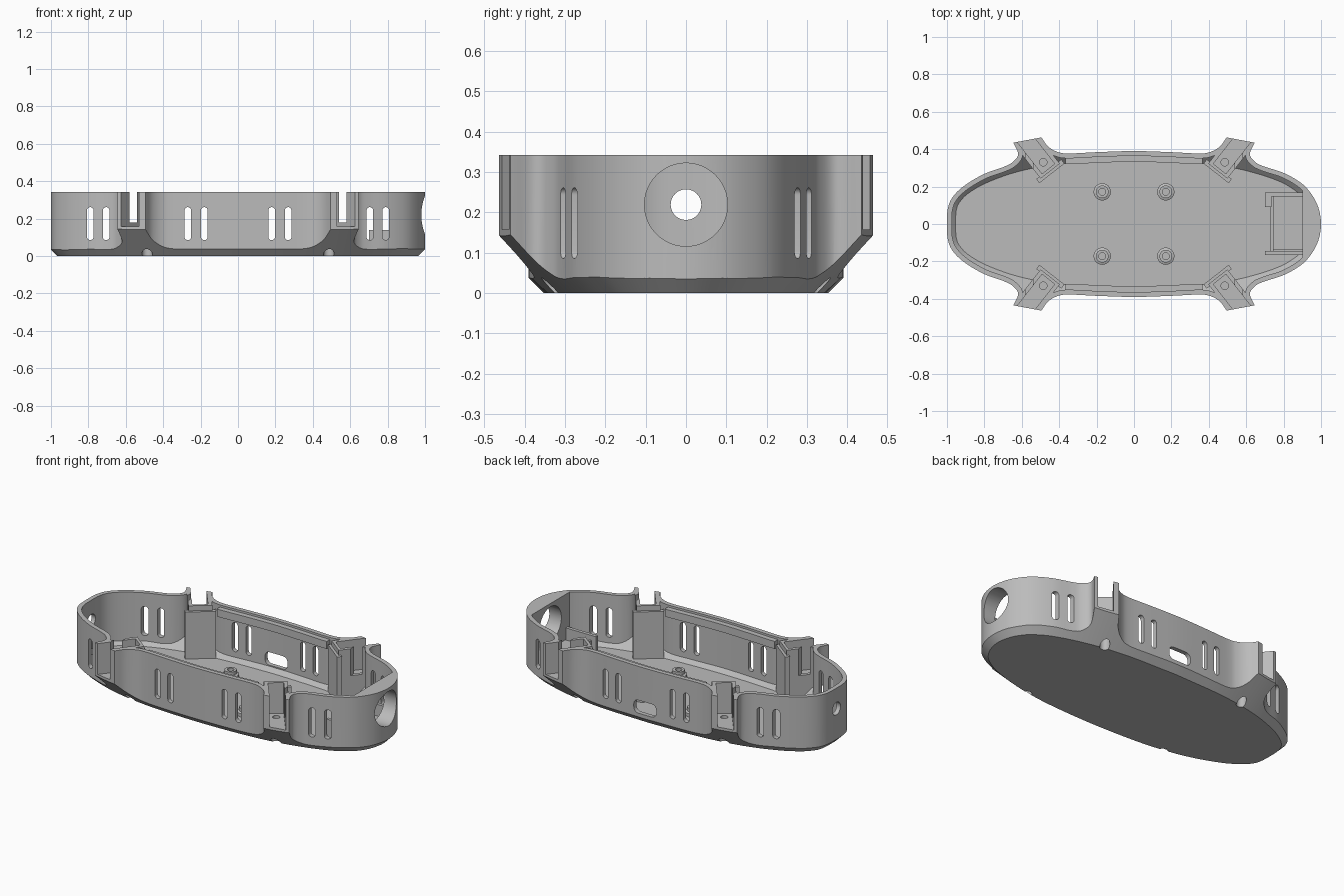
import bpy, bmesh, math
from mathutils import Vector, Matrix
from mathutils.geometry import intersect_point_line

old = bpy.data.objects.get("Cube")
if old:
    bpy.data.objects.remove(old, do_unlink=True)

grey = bpy.data.materials.new("light_grey")
grey.use_nodes = True
GREY = (0.5, 0.5, 0.5, 1)
grey.diffuse_color = GREY
grey.node_tree.nodes["Principled BSDF"].inputs["Base Color"].default_value = GREY

TOP = 0.342
WALL = 0.026


def make(name, bm):
    bmesh.ops.recalc_face_normals(bm, faces=bm.faces)
    mesh = bpy.data.meshes.new(name)
    bm.to_mesh(mesh)
    bm.free()
    mesh.materials.append(grey)
    ob = bpy.data.objects.new(name, mesh)
    bpy.context.collection.objects.link(ob)
    return ob


def loft(name, rings, matrix=None):
    """Closed solid through rings of (2D points, height)."""
    bm = bmesh.new()
    loops = [[bm.verts.new((x, y, z)) for x, y in pts] for pts, z in rings]
    for a, b in zip(loops, loops[1:]):
        for i in range(len(a)):
            j = (i + 1) % len(a)
            bm.faces.new((a[i], a[j], b[j], b[i]))
    bm.faces.new(loops[0])
    bm.faces.new(loops[-1])
    if matrix:
        bm.transform(matrix)
    return make(name, bm)


def box(name, lo, hi, matrix=None):
    pts = [(lo[0], lo[1]), (hi[0], lo[1]), (hi[0], hi[1]), (lo[0], hi[1])]
    return loft(name, [(pts, lo[2]), (pts, hi[2])], matrix)


def circle(r, n=32):
    return [(r * math.cos(2 * math.pi * i / n), r * math.sin(2 * math.pi * i / n)) for i in range(n)]


def rounded(w, h, r, n=6):
    """Rounded rectangle profile."""
    pts = []
    for k, (sx, sy) in enumerate([(1, 1), (-1, 1), (-1, -1), (1, -1)]):
        for i in range(n + 1):
            a = (k + i / n) * math.pi / 2
            pts.append((sx * (w / 2 - r) + r * math.cos(a), sy * (h / 2 - r) + r * math.sin(a)))
    return pts


def boolean(target, tool, op="DIFFERENCE"):
    mod = target.modifiers.new("cut", "BOOLEAN")
    mod.operation, mod.solver, mod.object = op, "EXACT", tool
    bpy.context.view_layer.objects.active = target
    bpy.ops.object.modifier_apply(modifier=mod.name)
    bpy.data.objects.remove(tool, do_unlink=True)


def spline(pts, n=6):
    """Smooth curve through the points."""
    p = [Vector(q) for q in pts]
    p = [2 * p[0] - p[1]] + p + [2 * p[-1] - p[-2]]
    out = []
    for a, b, c, d in zip(p, p[1:], p[2:], p[3:]):
        for i in range(n):
            t = i / n
            out.append(0.5 * (2 * b + (c - a) * t + (2 * a - 5 * b + 4 * c - d) * t * t
                              + (3 * b - a - 3 * c + d) * t ** 3))
    return out + [p[-2]]


def offset(pts, d):
    """Mitred outward offset of a counter-clockwise loop."""
    out = []
    for i, p in enumerate(pts):
        e1 = (p - pts[i - 1]).normalized()
        e2 = (pts[(i + 1) % len(pts)] - p).normalized()
        n1, n2 = Vector((e1.y, -e1.x)), Vector((e2.y, -e2.x))
        out.append(p + (n1 + n2) * (d / (1 + n1.dot(n2))))
    return out


def gap(q, pts):
    """Distance from a point to a closed loop."""
    best = 9
    for a, b in zip(pts, pts[1:] + pts[:1]):
        foot, t = intersect_point_line(q, a, b)
        best = min(best, (q - a.lerp(b, min(1, max(0, t)))).length)
    return best


def inset(pts, d):
    """Inward offset with the loops at sharp corners dropped."""
    return [q for q in offset(pts, -d) if gap(q, pts) > 0.97 * d]


def flip_y(pts):
    return [(x, -y) for x, y in reversed(pts)]


def flip_x(pts):
    return [(-x, y) for x, y in reversed(pts)]


# Plan outline: nose, tail and the two flanks meet at the arm tips
nose = [(1, 0), (.985, .09), (.945, .165), (.89, .222), (.8, .273), (.7, .306),
        (.65, .33), (.62, .373), (.645, .435)]
tail = [(-.645, .435), (-.62, .373), (-.65, .33), (-.7, .304), (-.8, .268),
        (-.9, .21), (-.965, .15), (-.995, .085), (-1, 0)]
flank = [(.495, .463), (.46, .415), (.41, .386), (.35, .377), (.2, .384), (0, .39)]
flank = flank + flip_x(flank)[1:]
outline = (spline(flip_y(nose) + nose[1:]) + spline(flank)
           + spline(tail + flip_y(tail)[1:]) + spline(flip_y(flank)))

# Flat belly oval that the bevelled underside grows from
right = [(.965, 0), (.948, .085), (.91, .15), (.86, .195), (.78, .24), (.65, .284),
         (.5, .318), (.3, .342)]
left = [(-.3, .342), (-.5, .318), (-.65, .284), (-.78, .237), (-.86, .196),
        (-.925, .145), (-.962, .075)]
side = [(0, .352)]
belly = spline(side + left + flip_y(left) + flip_y(side) + flip_y(right) + right[1:] + side)[:-1]


def bowl(name, z, shrink):
    a, b = offset(belly, -shrink), offset(belly, 0.2 - shrink)
    return loft(name, [(a, z), (b, z + 0.2), (b, 0.6)])


# Outer hull
hull = loft("hull", [(outline, -0.1), (outline, TOP)])
boolean(hull, bowl("belly_form", 0, 0), "INTERSECT")

# Hollow inside, with a solid flat-backed nose
inner = inset(outline, WALL)
cavity = loft("cavity", [(inner, -0.1), (inner, 0.5)])
boolean(cavity, bowl("cavity_form", 0.03, 0.012), "INTERSECT")
boolean(cavity, box("nose_limit", (-2, -1, -1), (0.9, 1, 1)), "INTERSECT")

# Lid shelf left standing along both flanks
shelf = box("shelf", (-.365, -1, .285), (.365, 1, .33))
shelf_edge = inset(outline, 0.057)
boolean(shelf, loft("shelf_opening", [(shelf_edge, 0), (shelf_edge, 1)]))
boolean(cavity, shelf)

# Four diagonal arm blocks with a wide end slab left standing
arms = []
for sx in (-1, 1):
    for sy in (-1, 1):
        angle = math.atan2(sy * 0.788, sx * 0.616)
        place = Matrix.Translation((sx * 0.485, sy * 0.33, 0)) @ Matrix.Rotation(angle, 4, "Z")
        arms.append((sx, sy, place))
        boolean(cavity, box("arm_block", (-.06, -.065, -.2), (.3, .065, .7), place))
        boolean(cavity, box("arm_slab", (-.075, -.085, -.2), (-.047, .085, .312), place))
boolean(hull, cavity)

# Lid rebate above the shelf
rim = inset(outline, 0.015)
rebate = loft("rebate", [(rim, 0.318), (rim, 0.5)])
boolean(rebate, box("rebate_limit", (-.37, -1, 0), (.37, 1, 1)), "INTERSECT")
boolean(hull, rebate)

# Vent slots in both flanks
along_y = Matrix.Rotation(math.pi / 2, 4, "X")
for x in (.18, .268, .705, .79):
    for s in (-1, 1):
        m = Matrix.Translation((s * x, 0, 0.173)) @ along_y
        prof = rounded(0.036, 0.176, 0.0179)
        boolean(hull, loft("vent_cut", [(prof, -1), (prof, 1)], m))

# Port in the rear flank
prof = rounded(0.15, 0.078, 0.03)
m = Matrix.Translation((0, 0, 0.1)) @ along_y
boolean(hull, loft("port_cut", [(prof, -1), (prof, -0.2)], m))

# Large lens hole in the nose, small hole in the tail
along_x = Matrix.Translation((0, 0, 0.219)) @ Matrix.Rotation(math.pi / 2, 4, "Y")
boolean(hull, loft("lens_cut", [(circle(0.103, 48), 0.6), (circle(0.103, 48), 1.2)], along_x))
boolean(hull, loft("tail_cut", [(circle(0.038), -1.2), (circle(0.038), -0.8)], along_x))

# Open channel, wire slit and screw holes in each arm
for sx, sy, place in arms:
    boolean(hull, box("channel", (-.044, -.043, .157), (.4, .043, .6), place))
    ys = sorted((sy * 0.25, sy * 0.6))
    boolean(hull, box("slit", (sx * .56 - .02, ys[0], .18), (sx * .56 + .02, ys[1], .65)))
    boolean(hull, loft("screw", [(circle(.02), .11), (circle(.02), .2)], place))
    boolean(hull, loft("screw_head", [(circle(.028), -.1), (circle(.028), .09)], place))

parts = [hull]

# Board standoffs
for sx in (-1, 1):
    for sy in (-1, 1):
        m = Matrix.Translation((sx * 0.17, sy * 0.172, 0))
        post = loft("standoff", [(circle(.046), .02), (circle(.046), .05),
                                 (circle(.034), .055), (circle(.034), .075)], m)
        boolean(post, loft("bore", [(circle(.018), .035), (circle(.018), .2)], m))
        parts.append(post)

# Camera cradle behind the nose
parts.append(box("cradle_base", (.74, -.14, .02), (.905, .15, .07)))
for name, y in (("cradle_rail_front", -.165), ("cradle_rail_back", .148)):
    parts.append(box(name, (.7, y, .02), (.905, y + .02, .14)))
parts.append(box("cradle_stop", (.7, .09, .02), (.735, .16, .14)))
parts.append(box("cradle_lip", (.73, -.15, .02), (.745, .15, .11)))

# Smooth curves, sharp edges
bpy.ops.object.select_all(action="DESELECT")
for ob in parts:
    ob.select_set(True)
bpy.context.view_layer.objects.active = hull
bpy.ops.object.shade_smooth_by_angle(angle=math.radians(30))
